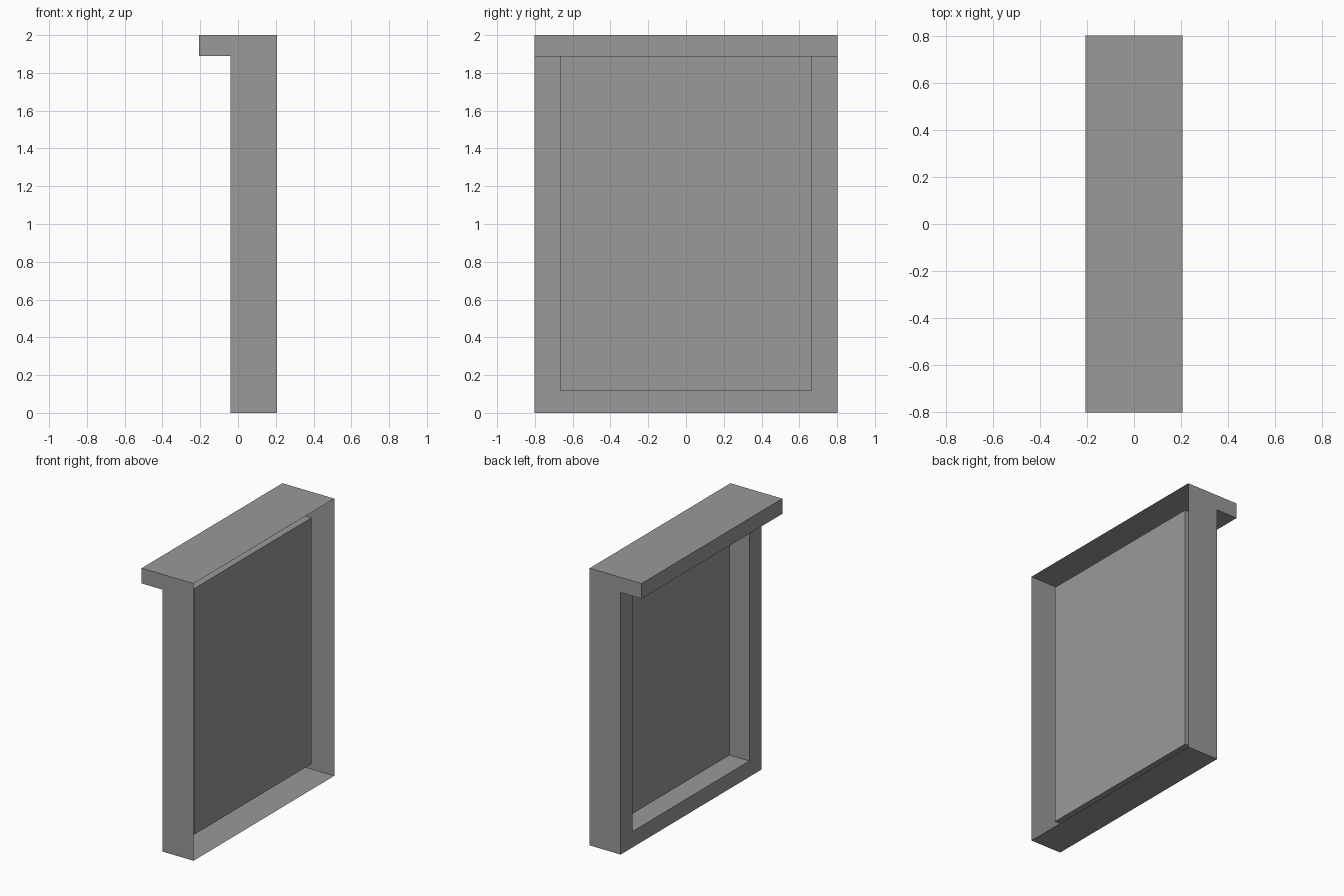
import bpy
import bmesh

cube = bpy.data.objects.get("Cube")
if cube:
    bpy.data.objects.remove(cube, do_unlink=True)

grey = bpy.data.materials.new("plain grey")
grey.use_nodes = True
colour = (0.32, 0.32, 0.32, 1)
grey.diffuse_color = colour
grey.node_tree.nodes["Principled BSDF"].inputs["Base Color"].default_value = colour

# Main dimensions
EDGE_X, BACK_X, PANEL_X = 0.207, -0.04, 0.12
HALF_Y, OPEN_Y = 0.802, 0.665
TOP, LEDGE, SILL = 2.0, 1.89, 0.115


def finish(name, bm):
    mesh = bpy.data.meshes.new(name)
    bm.to_mesh(mesh)
    bm.free()
    mesh.materials.append(grey)
    obj = bpy.data.objects.new(name, mesh)
    bpy.context.collection.objects.link(obj)
    return obj


# Thin outer shell: hooked side profile swept along y, open towards +x
profile = [(BACK_X, 0), (EDGE_X, 0), (EDGE_X, TOP),
           (-EDGE_X, TOP), (-EDGE_X, LEDGE), (BACK_X, LEDGE)]
bm = bmesh.new()
near, far = [[bm.verts.new((x, y, z)) for x, z in profile]
             for y in (-HALF_Y, HALF_Y)]
bm.faces.new(near)
bm.faces.new(far[::-1])
for i in (0, 2, 3, 4):  # floor, roof, lip and lip underside
    bm.faces.new((near[i], far[i], far[i + 1], near[i + 1]))
bmesh.ops.recalc_face_normals(bm, faces=bm.faces)
finish("outer_shell", bm)

# U-shaped border around the opening, facing -x
border = [(-HALF_Y, LEDGE), (-HALF_Y, 0), (HALF_Y, 0), (HALF_Y, LEDGE),
          (OPEN_Y, LEDGE), (OPEN_Y, SILL), (-OPEN_Y, SILL), (-OPEN_Y, LEDGE)]
bm = bmesh.new()
face = bm.faces.new([bm.verts.new((BACK_X, y, z)) for y, z in border])
face.normal_update()
if face.normal.x > 0:
    face.normal_flip()
finish("opening_border", bm)

# Recessed tray with its panel, open towards -x
bm = bmesh.new()
bmesh.ops.create_cube(bm, size=1)
for v in bm.verts:
    v.co.x = PANEL_X if v.co.x > 0 else BACK_X
    v.co.y = OPEN_Y if v.co.y > 0 else -OPEN_Y
    v.co.z = LEDGE if v.co.z > 0 else SILL
bm.normal_update()
bmesh.ops.delete(bm, geom=[f for f in bm.faces if f.normal.x < -0.5],
                 context='FACES_ONLY')
bmesh.ops.reverse_faces(bm, faces=bm.faces)
finish("recessed_panel", bm)
